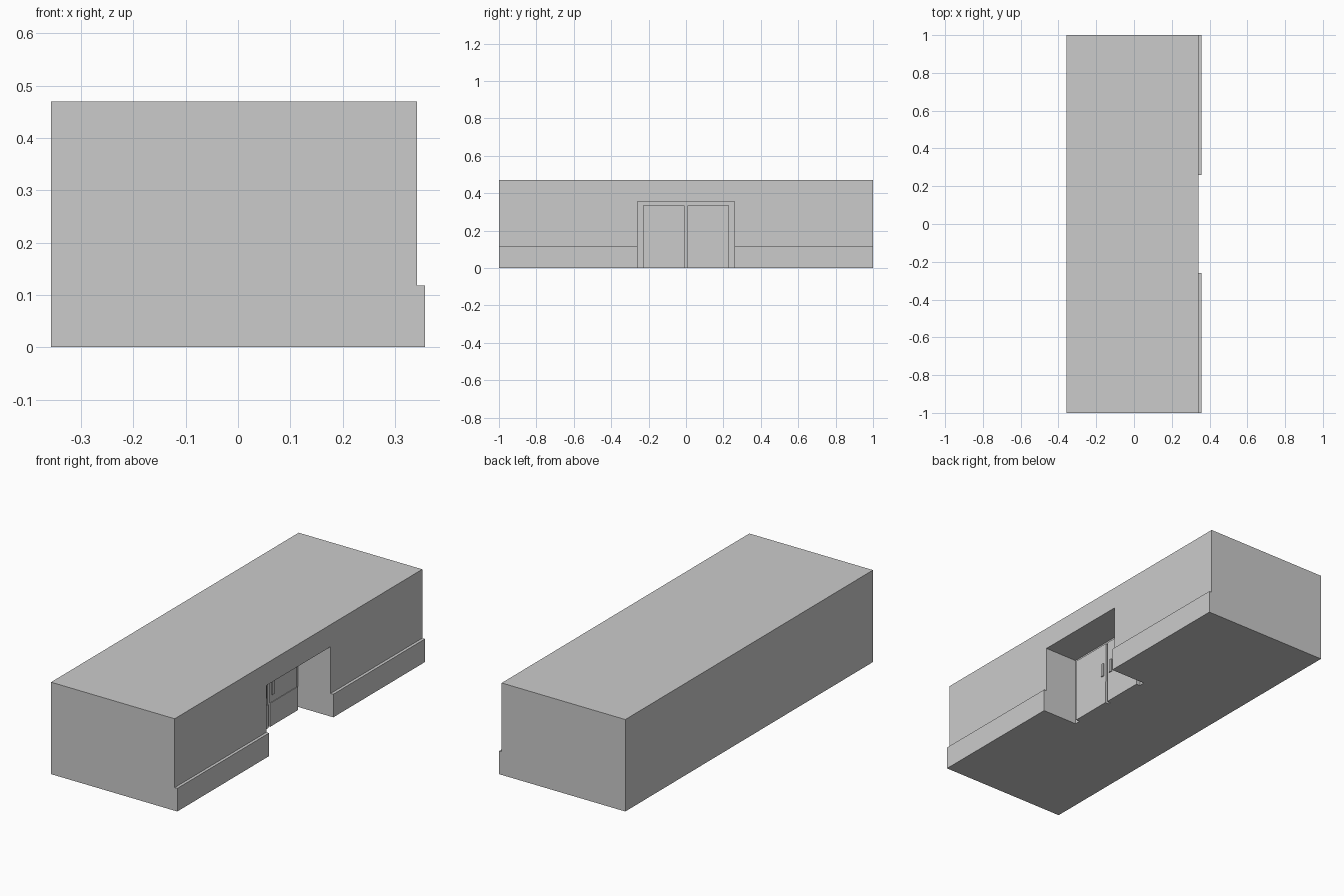
import bpy, bmesh

if "Cube" in bpy.data.objects:
    bpy.data.objects.remove(bpy.data.objects["Cube"])


def make_object(name, bm):
    bmesh.ops.recalc_face_normals(bm, faces=bm.faces)
    mesh = bpy.data.meshes.new(name)
    bm.to_mesh(mesh)
    bm.free()
    obj = bpy.data.objects.new(name, mesh)
    bpy.context.collection.objects.link(obj)
    return obj


def box(name, x, y, z):
    bm = bmesh.new()
    bmesh.ops.create_cube(bm, size=1)
    for v in bm.verts:
        v.co = [r[0] if c < 0 else r[1] for c, r in zip(v.co, (x, y, z))]
    return make_object(name, bm)


# Building: wall-and-plinth profile swept along the full length
profile = [(-0.357, 0), (0.357, 0), (0.357, 0.118), (0.342, 0.118),
           (0.342, 0.47), (-0.357, 0.47)]
bm = bmesh.new()
face = bm.faces.new([bm.verts.new((x, -1, z)) for x, z in profile])
swept = bmesh.ops.extrude_face_region(bm, geom=[face])["geom"]
bmesh.ops.translate(bm, vec=(0, 2, 0),
                    verts=[g for g in swept if isinstance(g, bmesh.types.BMVert)])
building = make_object("building", bm)

# Entrance recess cut through the wall and plinth
cutter = box("recess_cutter", (0.156, 0.5), (-0.26, 0.26), (-0.1, 0.357))
cutter.hide_render = True
mod = building.modifiers.new("entrance_recess", "BOOLEAN")
mod.operation = "DIFFERENCE"
mod.solver = "EXACT"
mod.object = cutter
bpy.context.view_layer.objects.active = building
bpy.ops.object.modifier_apply(modifier=mod.name)
bpy.data.objects.remove(cutter)

# Double doors with kick plates and pull handles, one set per side
for side, s in (("left", -1), ("right", 1)):
    def span(a, b):
        return sorted((s * a, s * b))
    box(side + "_door", (0.156, 0.174), span(0.007, 0.23), (0, 0.335))
    box(side + "_kick_plate", (0.174, 0.177), span(0.007, 0.23), (0, 0.12))
    box(side + "_handle", (0.174, 0.180), span(0.022, 0.038), (0.158, 0.228))
